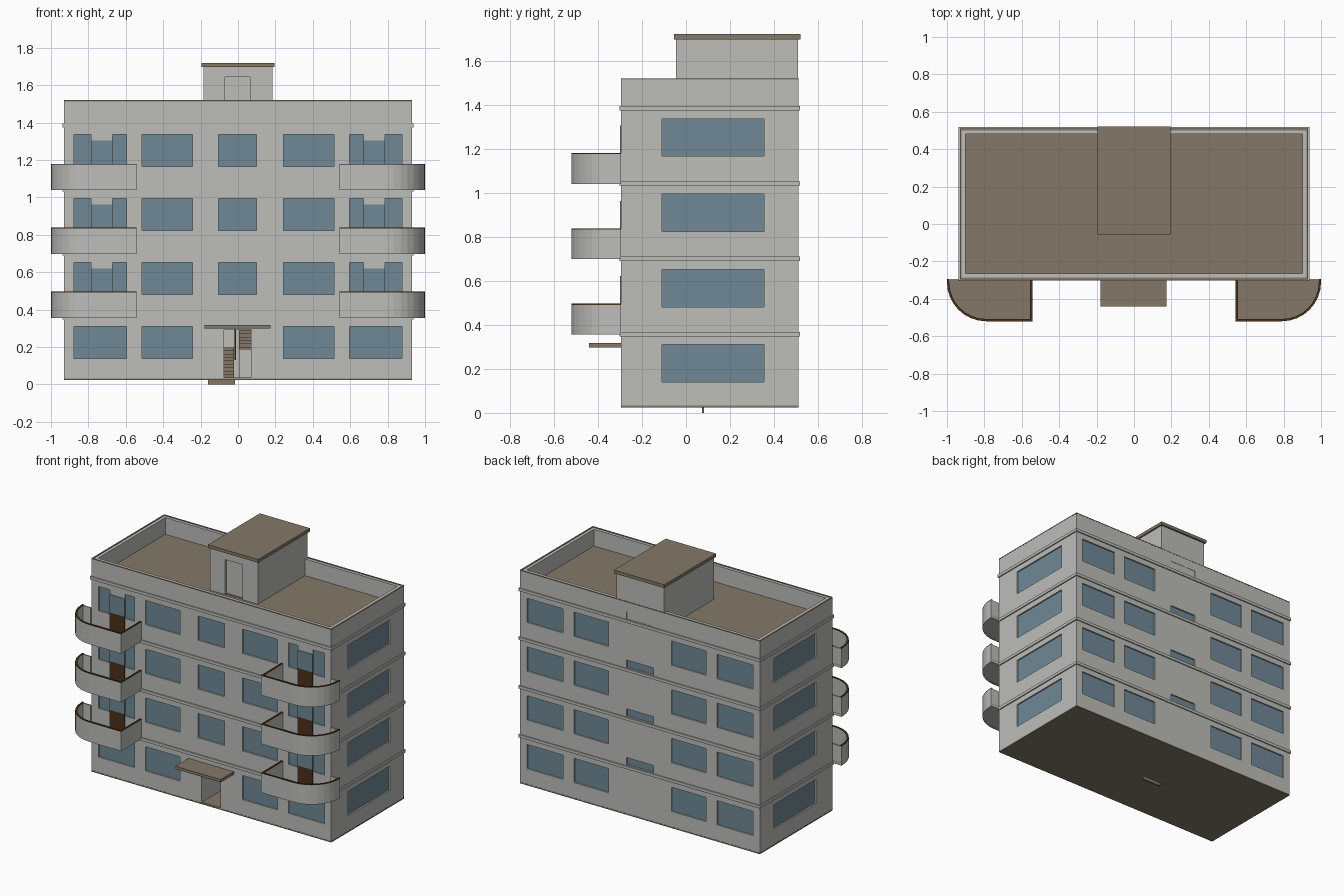
import bpy, bmesh, math

if "Cube" in bpy.data.objects:
    bpy.data.objects.remove(bpy.data.objects["Cube"])


def material(name, rgb):
    m = bpy.data.materials.new(name)
    m.use_nodes = True
    m.diffuse_color = (*rgb, 1)
    bsdf = m.node_tree.nodes["Principled BSDF"]
    bsdf.inputs["Base Color"].default_value = (*rgb, 1)
    bsdf.inputs["Roughness"].default_value = 0.8
    return m


WALL = material("pale grey wall", (0.51, 0.51, 0.49))
BROWN = material("taupe slab", (0.23, 0.19, 0.14))
GLASS = material("blue glass", (0.16, 0.25, 0.31))
DOOR = material("dark brown wood", (0.07, 0.03, 0.01))


def prism(bm, points, z0, z1):
    """Extrude a plan outline from z0 to z1."""
    low = [bm.verts.new((x, y, z0)) for x, y in points]
    high = [bm.verts.new((x, y, z1)) for x, y in points]
    bm.faces.new(low)
    bm.faces.new(high)
    n = len(points)
    for i in range(n):
        j = (i + 1) % n
        bm.faces.new((low[i], low[j], high[j], high[i]))


def finish(name, bm, mat):
    bmesh.ops.recalc_face_normals(bm, faces=bm.faces)
    mesh = bpy.data.meshes.new(name)
    bm.to_mesh(mesh)
    bm.free()
    mesh.materials.append(mat)
    obj = bpy.data.objects.new(name, mesh)
    bpy.context.collection.objects.link(obj)
    return obj


def boxes(name, mat, *bounds):
    """One object made of boxes given as x0, x1, y0, y1, z0, z1."""
    bm = bmesh.new()
    for x0, x1, y0, y1, z0, z1 in bounds:
        prism(bm, [(x0, y0), (x1, y0), (x1, y1), (x0, y1)], z0, z1)
    return finish(name, bm, mat)


def cut(obj, cutter):
    mod = obj.modifiers.new("openings", "BOOLEAN")
    mod.operation = "DIFFERENCE"
    mod.solver = "EXACT"
    mod.object = cutter
    bpy.context.view_layer.objects.active = obj
    bpy.ops.object.modifier_apply(modifier=mod.name)
    bpy.data.objects.remove(cutter)


# Main dimensions
W, FRONT, BACK = 0.93, -0.295, 0.51
BASE, TOP, DECK = 0.025, 1.517, 1.4
STOREY, WALL_T, RECESS = 0.342, 0.03, 0.014
FLOORS = [i * STOREY for i in range(4)]
SILL, HEAD = 0.14, 0.31

# Window layout: each entry is an opening in the shell
openings = []


def front_window(x0, x1, z0, z1):
    openings.append((x0, x1, FRONT, FRONT + RECESS, z0, z1))


def back_window(x0, x1, z0, z1):
    openings.append((x0, x1, BACK - RECESS, BACK, z0, z1))


for level, z in enumerate(FLOORS):
    z0, z1 = z + SILL, z + HEAD
    for s in (-1, 1):
        inner = sorted((s * 0.243, s * 0.513))
        outer = sorted((s * 0.597, s * 0.877))
        front_window(*inner, z0, z1)
        back_window(*inner, z0, z1)
        back_window(*outer, z0, z1)
        if level == 0:
            front_window(*outer, z0, z1)
        else:
            front_window(*sorted((s * 0.597, s * 0.672)), z0, z1)
            front_window(*sorted((s * 0.787, s * 0.877)), z0, z1)
        side = sorted((s * (W - RECESS), s * W))
        openings.append((*side, -0.11, 0.355, z0, z1))
    if level:
        front_window(-0.105, 0.1, z0, z1)
    # Stairwell slit
    back_window(-0.103, 0.103, z + 0.372, z + 0.425)


def grown(b, g):
    """Push a box past the wall plane it touches, so that the cut is clean."""
    x0, x1, y0, y1, z0, z1 = b
    return (x0 - g * (x0 == -W), x1 + g * (x1 == W),
            y0 - g * (y0 == FRONT), y1 + g * (y1 == BACK), z0, z1)


# Building shell with recessed windows, roof well and entrance lobby
shell = boxes("building_shell", WALL, (-W, W, FRONT, BACK, BASE, TOP))
cutters = [grown(b, 0.02) for b in openings]
cutters.append((-W + WALL_T, W - WALL_T, FRONT + WALL_T, BACK - WALL_T, DECK - 0.01, TOP + 0.1))
cutters.append((-0.075, 0.07, FRONT - 0.02, 0.25, 0.035, 0.295))
cut(shell, boxes("opening_cutter", WALL, *cutters))


def pane(b):
    """Thin glass sheet at the back of an opening."""
    x0, x1, y0, y1, z0, z1 = b
    t = 0.004
    if y0 == FRONT:
        return (x0, x1, y1 - t, y1, z0, z1)
    if y1 == BACK:
        return (x0, x1, y0, y0 + t, z0, z1)
    return (x0, x0 + t, y0, y1, z0, z1) if x1 == W else (x1 - t, x1, y0, y1, z0, z1)


boxes("window_glass", GLASS, *[pane(b) for b in openings])

# String courses at each storey
E = 0.008


def ring(x, y0, y1, t, z0, z1):
    """Four bars that make a rectangular frame."""
    return [(-x, x, y0, y0 + t, z0, z1), (-x, x, y1 - t, y1, z0, z1),
            (-x, -x + t, y0 + t, y1 - t, z0, z1), (x - t, x, y0 + t, y1 - t, z0, z1)]


courses = []
for z in FLOORS:
    courses += ring(W + E, FRONT - E, BACK + E, 0.012, z + 0.348, z + 0.368)
boxes("string_courses", WALL, *courses)

# Roof deck, parapet edging and ground slab
boxes("roof_deck", BROWN, (-W + WALL_T, W - WALL_T, FRONT + WALL_T, BACK - WALL_T, DECK - 0.015, DECK))
boxes("parapet_edging", BROWN, *ring(W + 0.001, FRONT - 0.001, BACK + 0.001, 0.01, TOP - 0.003, TOP + 0.003))
boxes("ground_slab", BROWN, (-W - 0.001, W + 0.001, FRONT - 0.001, BACK + 0.001, BASE - 0.001, BASE + 0.008))

# Rooftop stair house
house = boxes("stair_house", WALL, (-0.185, 0.185, -0.045, BACK - 0.002, DECK - 0.005, 1.7))
cut(house, boxes("stair_house_cutter", WALL,
                 (-0.07, 0.065, -0.1, 0.0, DECK, 1.645),
                 (-0.165, 0.165, -0.025, BACK - 0.03, DECK, 1.68)))
boxes("stair_house_floor", BROWN, (-0.165, 0.165, -0.04, BACK - 0.03, DECK - 0.004, DECK + 0.002))
boxes("stair_house_roof", BROWN, (-0.195, 0.195, -0.055, 0.52, 1.697, 1.72))

# Entrance canopy, lobby floor and stairs
boxes("entrance_canopy", BROWN, (-0.178, 0.174, -0.44, FRONT, 0.298, 0.318))
boxes("lobby_floor", BROWN, (-0.075, 0.07, FRONT, 0.25, 0.033, 0.037))
steps = []
for i in range(9):
    y = 0.02 + i * 0.022
    steps.append((-0.075, -0.022, y, 0.25, 0.035, 0.055 + i * 0.018))
for i in range(6):
    y = 0.2 - i * 0.022
    steps.append((0.005, 0.07, y - 0.022, y, 0.18 + i * 0.018, 0.2 + i * 0.018))
boxes("lobby_stairs", BROWN, *steps)
boxes("stair_post", DOOR, (-0.02, -0.01, 0.0, 0.012, 0.13, 0.295))
boxes("stair_panel", WALL, (0.005, 0.07, 0.06, 0.07, 0.037, 0.19))
boxes("stair_footing", BROWN, (-0.16, -0.015, 0.072, 0.082, 0, BASE))


def balcony_path(s, inset):
    """Open plan outline: square inner end, rounded outer corner."""
    x0, y0, cx, cy = 0.543 + inset, -0.52 + inset, 0.79, -0.31
    r = 0.21 - inset
    points = [(x0, FRONT), (x0, y0)]
    for i in range(9):
        a = math.pi / 2 * i / 8
        points.append((cx + r * math.sin(a), cy - r * math.cos(a)))
    points.append((cx + r, FRONT))
    return [(s * x, y) for x, y in points]


# Balconies with doors on the upper storeys
for s, side in ((-1, "right"), (1, "left")):
    for level in (1, 2, 3):
        z = FLOORS[level] + 0.014
        tag = f"{side}_{level}"
        outline = balcony_path(s, 0) + balcony_path(s, 0.012)[::-1]
        for part, mat, z0, z1 in (("rail", WALL, z, z + 0.135),
                                  ("handrail", DOOR, z + 0.135, z + 0.14)):
            bm = bmesh.new()
            prism(bm, outline, z0, z1)
            finish(f"balcony_{part}_{tag}", bm, mat)
        for part, mat, z0, z1 in (("base", WALL, z + 0.001, z + 0.016),
                                  ("floor", BROWN, z + 0.016, z + 0.02)):
            bm = bmesh.new()
            prism(bm, balcony_path(s, 0.004), z0, z1)
            finish(f"balcony_{part}_{tag}", bm, mat)
        end = sorted((s * W, s * 0.995))
        boxes(f"balcony_end_{tag}", WALL, (*end, FRONT - 0.01, FRONT, z, z + 0.135))
        door = sorted((s * 0.672, s * 0.787))
        split = z + 0.14
        boxes(f"balcony_door_{tag}", DOOR, (*door, FRONT - 0.004, FRONT + 0.004, z + 0.02, split))
        boxes(f"balcony_door_glass_{tag}", GLASS, (*door, FRONT - 0.004, FRONT + 0.004, split, z + 0.265))
